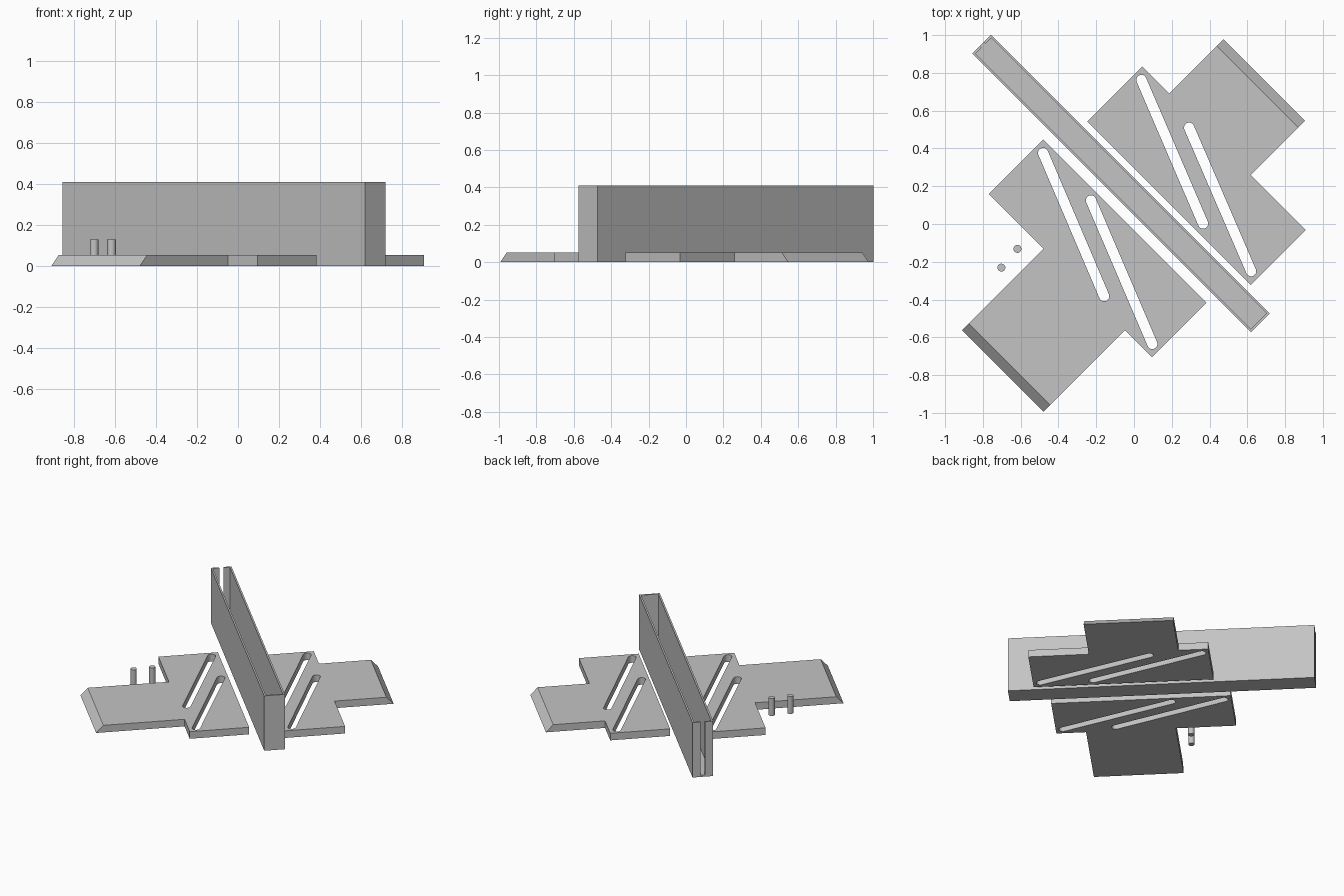
import bpy, bmesh, math
from mathutils import Vector, Matrix

if "Cube" in bpy.data.objects:
    bpy.data.objects.remove(bpy.data.objects["Cube"])

TURN = Matrix.Rotation(math.radians(-45), 3, 'Z')   # layout is turned 45 degrees on the ground

grey = bpy.data.materials.new("plain grey")
grey.diffuse_color = (0.55, 0.55, 0.55, 1)
grey.use_nodes = True
grey.node_tree.nodes["Principled BSDF"].inputs["Base Color"].default_value = grey.diffuse_color


def prism(name, outline, z0, z1, turn=True, chamfer=0.0):
    """Extrude an outline upward; chamfer pulls in the top of the far tab edge."""
    bm = bmesh.new()
    n = len(outline)
    low = [bm.verts.new((u, v, z0)) for u, v in outline]
    high = []
    for u, v in outline:
        if chamfer and abs(v) > 1.0:
            v -= math.copysign(chamfer, v)
        high.append(bm.verts.new((u, v, z1)))
    bm.faces.new(low)
    bm.faces.new(high)
    for i in range(n):
        j = (i + 1) % n
        bm.faces.new((low[i], low[j], high[j], high[i]))
    bmesh.ops.recalc_face_normals(bm, faces=bm.faces)
    if turn:
        bm.transform(TURN.to_4x4())
    mesh = bpy.data.meshes.new(name)
    bm.to_mesh(mesh)
    bm.free()
    mesh.materials.append(grey)
    ob = bpy.data.objects.new(name, mesh)
    bpy.context.collection.objects.link(ob)
    return ob


def rect(u0, u1, v0, v1):
    return [(u0, v0), (u1, v0), (u1, v1), (u0, v1)]


def stadium(a, b, r, steps=12):
    """Rounded slot outline between two end centres."""
    a, b = Vector(a), Vector(b)
    d = b - a
    base = math.atan2(d.y, d.x)
    pts = []
    for centre, start in ((b, base - math.pi / 2), (a, base + math.pi / 2)):
        for i in range(steps + 1):
            t = start + math.pi * i / steps
            pts.append((centre.x + r * math.cos(t), centre.y + r * math.sin(t)))
    return pts


def cut(ob, cutters):
    """Subtract the cutters, bake the result and remove the helpers."""
    for c in cutters:
        c.hide_render = True
        m = ob.modifiers.new("cut", 'BOOLEAN')
        m.operation = 'DIFFERENCE'
        m.solver = 'EXACT'
        m.object = c
        bpy.context.view_layer.objects.active = ob
        bpy.ops.object.modifier_apply(modifier=m.name)
        bpy.data.objects.remove(c)


def smooth(ob):
    bpy.ops.object.select_all(action='DESELECT')
    ob.select_set(True)
    bpy.context.view_layer.objects.active = ob
    bpy.ops.object.shade_smooth_by_angle(angle=math.radians(30))


def slotted_plate(name, u0, u1, near, shoulder, t0, t1, end, slots):
    """T-shaped plate with a chamfered tab and two slanted slots."""
    outline = [(u0, near), (u1, near), (u1, shoulder), (t1, shoulder),
               (t1, end), (t0, end), (t0, shoulder), (u0, shoulder)]
    plate = prism(name, outline, 0, 0.053, chamfer=0.05)
    cut(plate, [prism("slot_cutter", stadium(a, b, 0.027), -0.1, 0.2, turn=False)
                for a, b in slots])
    smooth(plate)


# Two plates on either side of the trough
slotted_plate("front_plate", -0.656, 0.566, -0.023, -0.432, -0.247, 0.364, -1.041,
              [((-0.481, 0.376), (-0.158, -0.382)), ((-0.228, 0.125), (0.097, -0.635))])
slotted_plate("back_plate", -0.559, 0.665, 0.208, 0.62, -0.356, 0.253, 1.027,
              [((0.039, 0.763), (0.366, 0.002)), ((0.292, 0.51), (0.62, -0.25))])

# Tall open trough with a narrow slit in one end
U0, U1, V0, V1, WALL = -1.243, 0.843, 0.032, 0.174, 0.012
MID = (V0 + V1) / 2
trough = prism("trough", rect(U0, U1, V0, V1), 0, 0.41)
cut(trough, [
    prism("cavity_cutter", rect(U0 + WALL, U1 - WALL, V0 + WALL, V1 - WALL), WALL, 0.6),
    prism("slit_cutter", rect(U0 - 0.1, U0 + 0.1, MID - 0.015, MID + 0.015), WALL, 0.6),
])

# Two small upright pins
for i, (x, y) in enumerate([(-0.617, -0.132), (-0.702, -0.231)]):
    bpy.ops.mesh.primitive_cylinder_add(vertices=32, radius=0.021, depth=0.13,
                                        location=(x, y, 0.065))
    pin = bpy.context.object
    pin.name = f"pin_{i + 1}"
    pin.data.materials.append(grey)
    smooth(pin)
